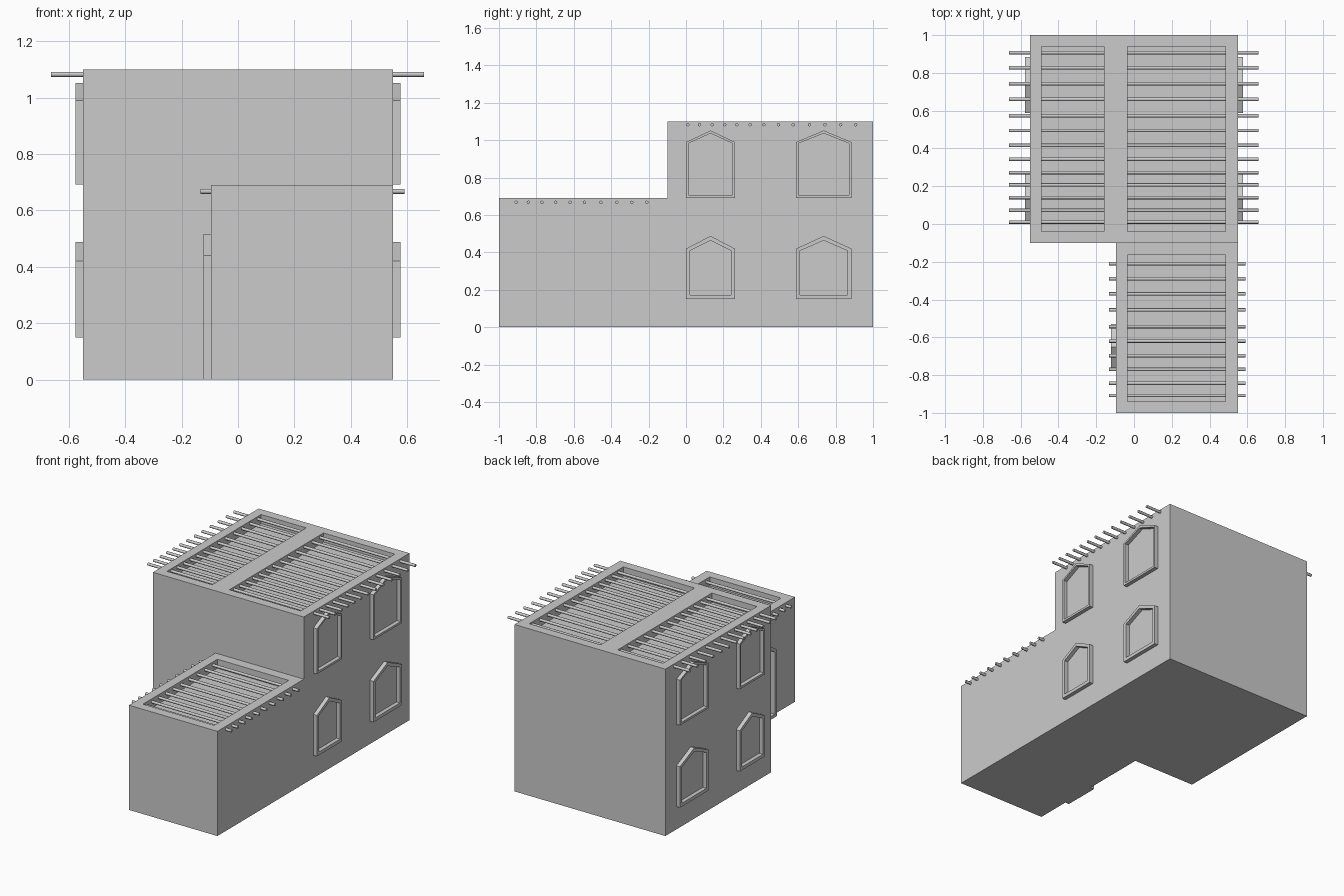
import bpy, bmesh, math
from mathutils import Matrix, Vector

if "Cube" in bpy.data.objects:
    bpy.data.objects.remove(bpy.data.objects["Cube"])


def make_object(name, bm):
    bmesh.ops.recalc_face_normals(bm, faces=bm.faces)
    mesh = bpy.data.meshes.new(name)
    bm.to_mesh(mesh)
    bm.free()
    obj = bpy.data.objects.new(name, mesh)
    bpy.context.collection.objects.link(obj)
    return obj


def box(name, lo, hi):
    lo, hi = Vector(lo), Vector(hi)
    bm = bmesh.new()
    mat = Matrix.Translation((lo + hi) / 2) @ Matrix.Diagonal((*(hi - lo), 1))
    bmesh.ops.create_cube(bm, size=1, matrix=mat)
    return make_object(name, bm)


def boolean(target, tool, operation):
    mod = target.modifiers.new(tool.name, 'BOOLEAN')
    mod.operation = operation
    mod.solver = 'EXACT'
    mod.object = tool
    bpy.context.view_layer.objects.active = target
    bpy.ops.object.modifier_apply(modifier=mod.name)
    bpy.data.objects.remove(tool)


def gable(y0, y1, z0, eave, apex):
    return [(y0, z0), (y1, z0), (y1, eave), ((y0 + y1) / 2, apex), (y0, eave)]


def frame(name, x0, x1, outer, inner):
    # ring between two gabled outlines, extruded along x
    bm = bmesh.new()
    rings = [[bm.verts.new((x, y, z)) for y, z in loop]
             for x, loop in ((x0, outer), (x1, outer), (x1, inner), (x0, inner))]
    n = len(outer)
    for k in range(4):
        a, b = rings[k], rings[(k + 1) % 4]
        for i in range(n):
            j = (i + 1) % n
            bm.faces.new((a[i], a[j], b[j], b[i]))
    return make_object(name, bm)


def beams(name, x0, x1, z, ys, radius=0.009):
    bm = bmesh.new()
    for y in ys:
        mat = Matrix.Translation(((x0 + x1) / 2, y, z)) @ Matrix.Rotation(math.pi / 2, 4, 'Y')
        bmesh.ops.create_cone(bm, cap_ends=True, segments=12, radius1=radius,
                              radius2=radius, depth=x1 - x0, matrix=mat)
    obj = make_object(name, bm)
    bpy.ops.object.select_all(action='DESELECT')
    obj.select_set(True)
    bpy.context.view_layer.objects.active = obj
    bpy.ops.object.shade_smooth_by_angle(angle=math.radians(40))
    return obj


# two-storey block joined with the lower front wing
building = box('building', (-0.55, -0.1, 0), (0.55, 1, 1.1))
boolean(building, box('wing', (-0.095, -1, 0), (0.55, 0.2, 0.69)), 'UNION')

# roof recesses behind the parapets
for x0, x1, y0, y1, z in ((-0.49, -0.16, -0.04, 0.94, 1.1),
                          (-0.035, 0.485, -0.04, 0.94, 1.1),
                          (-0.035, 0.485, -0.94, -0.165, 0.69)):
    boolean(building, box('recess', (x0, y0, z - 0.06), (x1, y1, z + 0.1)), 'DIFFERENCE')

# round roof beams
beams('upper_roof_beams', -0.663, 0.66, 1.083,
      (0.01, 0.072, 0.14, 0.207, 0.272, 0.343, 0.416, 0.495, 0.573, 0.66, 0.743, 0.827, 0.907))
beams('lower_roof_beams', -0.133, 0.59, 0.668,
      (-0.908, -0.843, -0.77, -0.697, -0.62, -0.543, -0.455, -0.37, -0.29, -0.21))

# window frames on both side walls
for label, side in (('right', 1), ('left', -1)):
    for place, y0, y1 in (('front', 0.0, 0.262), ('back', 0.588, 0.885)):
        for level, z0, eave, apex, t in (('upper', 0.692, 0.99, 1.052, 0.014),
                                         ('lower', 0.15, 0.42, 0.488, 0.022)):
            frame(f'{level}_{label}_{place}_window', side * 0.54, side * 0.576,
                  gable(y0, y1, z0, eave, apex),
                  gable(y0 + t, y1 - t, z0 + t, eave - t * 0.5, apex - t * 1.1))

# door frame on the left wall of the wing
frame('door_frame', -0.085, -0.123, gable(-0.77, -0.53, 0, 0.44, 0.516),
      gable(-0.75, -0.55, 0.02, 0.429, 0.492))
